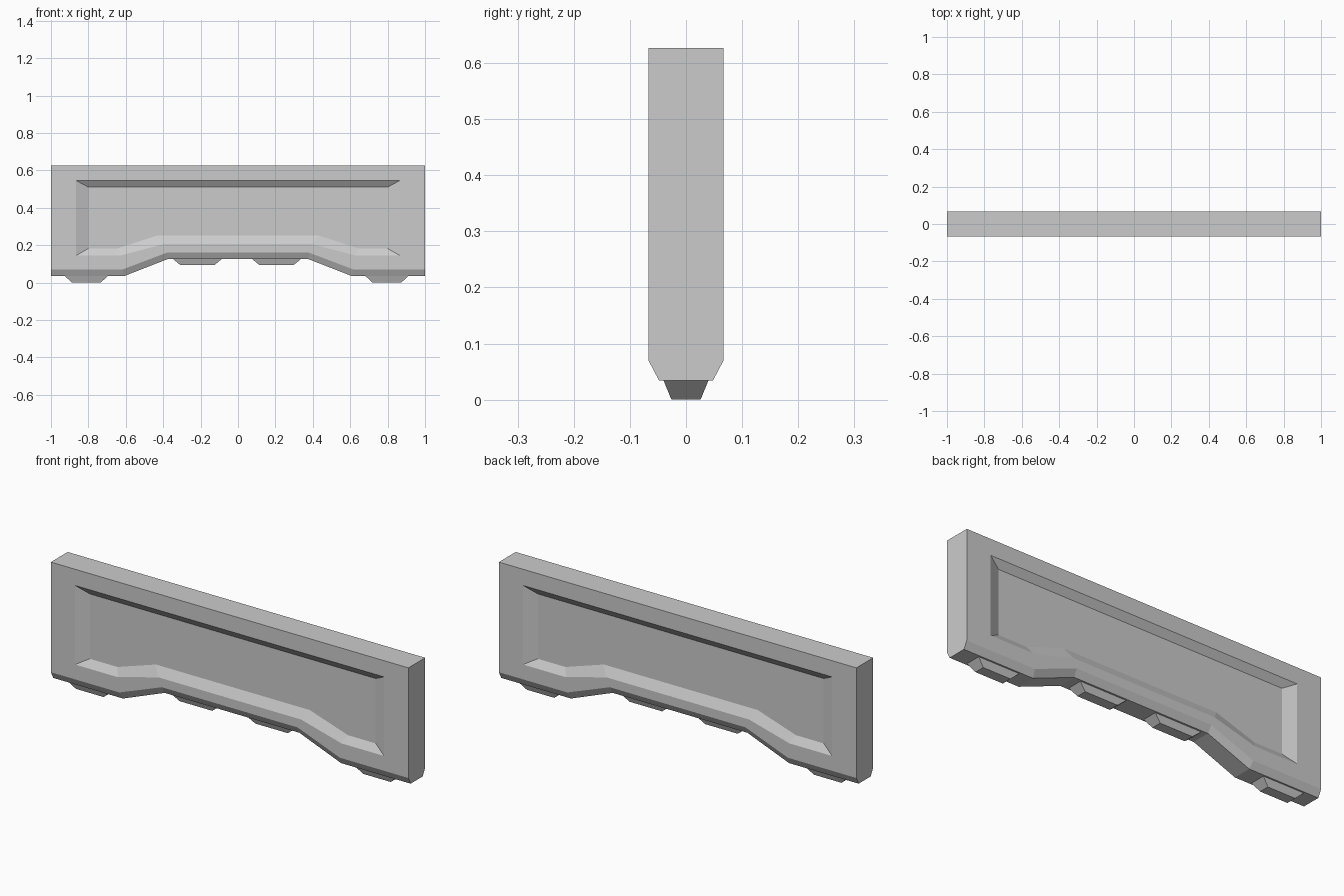
import bpy, bmesh

if "Cube" in bpy.data.objects:
    bpy.data.objects.remove(bpy.data.objects["Cube"])


def loft(name, loops):
    """Skin a stack of closed loops and cap both ends."""
    bm = bmesh.new()
    rings = [[bm.verts.new(p) for p in loop] for loop in loops]
    for a, b in zip(rings, rings[1:]):
        for i in range(len(a)):
            j = (i + 1) % len(a)
            bm.faces.new((a[i], a[j], b[j], b[i]))
    bm.faces.new(rings[0])
    bm.faces.new(rings[-1])
    bmesh.ops.recalc_face_normals(bm, faces=bm.faces)
    mesh = bpy.data.meshes.new(name)
    bm.to_mesh(mesh)
    bm.free()
    obj = bpy.data.objects.new(name, mesh)
    bpy.context.collection.objects.link(obj)
    return obj


def outline(y, half, top, low, knee_x, arch_x, arch_z):
    """Arched panel outline in the XZ plane, mirrored about x = 0."""
    right = [(half, top), (half, low), (knee_x, low), (arch_x, arch_z)]
    pts = right + [(-x, z) for x, z in reversed(right)]
    return [(x, y, z) for x, z in pts]


# Panel: recess floor, recess rim, face edge and chamfered underside, per side
def half_loops(s):
    return [
        outline(s * 0.042, 0.80, 0.51, 0.182, 0.645, 0.43, 0.252),
        outline(s * 0.067, 0.865, 0.545, 0.145, 0.625, 0.40, 0.205),
        outline(s * 0.067, 1.0, 0.627, 0.07, 0.617, 0.38, 0.16),
        outline(s * 0.048, 1.0, 0.627, 0.034, 0.61, 0.377, 0.125),
    ]


loft("panel", half_loops(-1) + half_loops(1)[::-1])


# Tapered feet under the panel
def rect(cx, hx, hy, z):
    return [(cx + sx * hx, sy * hy, z)
            for sx, sy in ((-1, -1), (1, -1), (1, 1), (-1, 1))]


def foot(name, cx, top_hx, low_hx, z):
    loft(name, [rect(cx, low_hx, 0.026, z), rect(cx, top_hx, 0.04, z + 0.034)])


for side, cx in (("left", -0.811), ("right", 0.796)):
    foot("outer_foot_" + side, cx, 0.114, 0.077, 0.0)
for side, cx in (("left", -0.217), ("right", 0.206)):
    foot("arch_foot_" + side, cx, 0.132, 0.091, 0.093)
